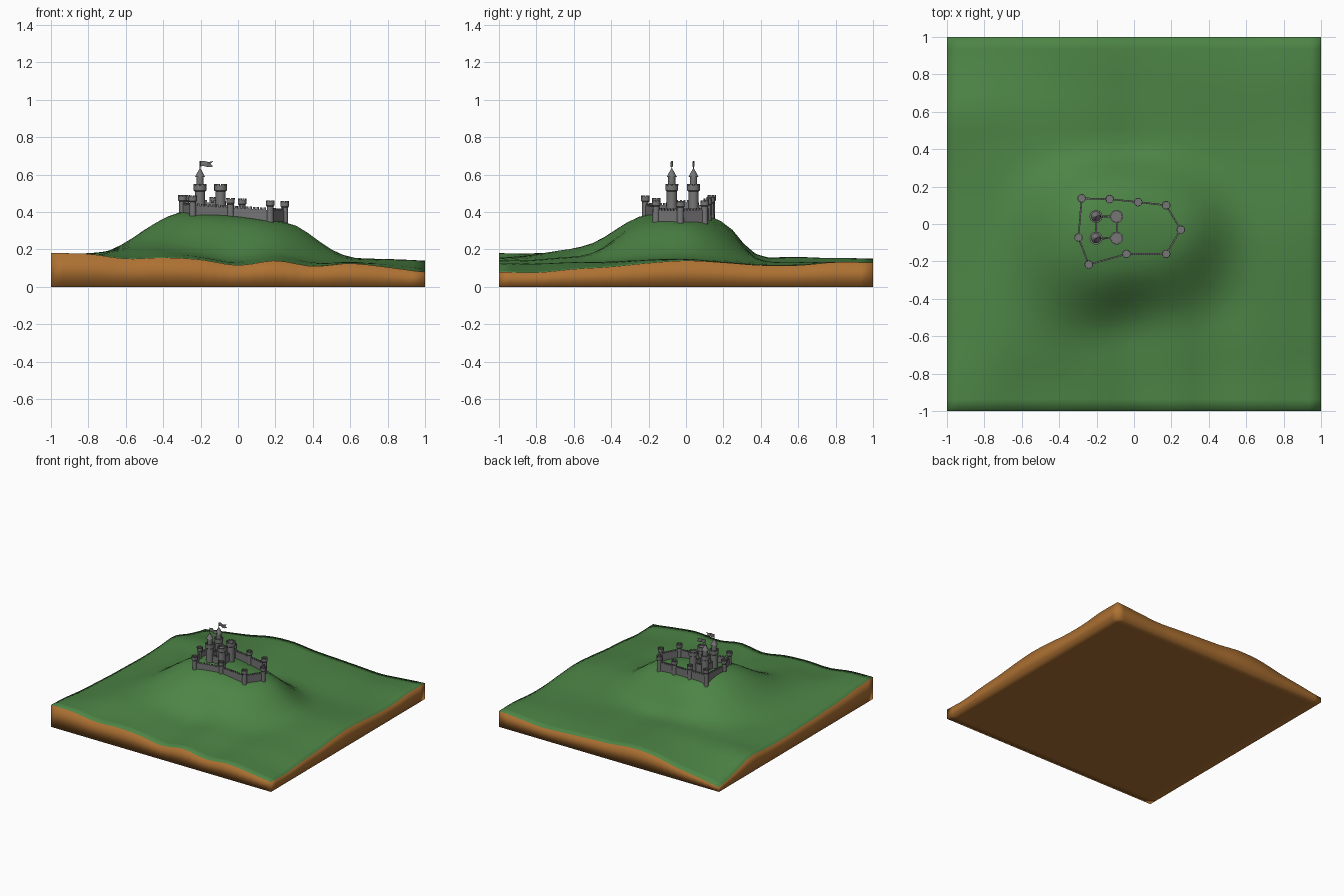
import bpy, bmesh, math
from mathutils import Vector, Matrix

if "Cube" in bpy.data.objects:
    bpy.data.objects.remove(bpy.data.objects["Cube"])


def material(name, rgb):
    m = bpy.data.materials.new(name)
    m.diffuse_color = (*rgb, 1)
    m.use_nodes = True
    m.node_tree.nodes["Principled BSDF"].inputs["Base Color"].default_value = m.diffuse_color
    return m


GRASS = material("grass_green", (0.073, 0.23, 0.06))
EARTH = material("earth_brown", (0.42, 0.165, 0.032))
STONE = material("stone_grey", (0.185, 0.18, 0.185))


def finish(bm, name, mats, sharp=math.radians(35)):
    bmesh.ops.recalc_face_normals(bm, faces=bm.faces)
    for f in bm.faces:
        f.smooth = True
    for e in bm.edges:
        e.smooth = len(e.link_faces) == 2 and e.calc_face_angle(0) < sharp
    me = bpy.data.meshes.new(name)
    bm.to_mesh(me)
    bm.free()
    for m in mats:
        me.materials.append(m)
    ob = bpy.data.objects.new(name, me)
    bpy.context.collection.objects.link(ob)
    return ob


# ---- ground shape: four edge profiles blended, plus a hill ----
FRONT = [.18, .176, .15, .156, .145, .115, .14, .11, .125, .105, .08]
BACK = [.04, .07, .10, .14, .15, .13, .12, .11, .10, .115, .13]
LEFT = [.18, .17, .15, .14, .13, .125, .12, .125, .135, .08, .04]
RIGHT = [.08, .076, .095, .107, .127, .14, .13, .115, .115, .132, .13]
# hill shoulder and foot radius, every 45 degrees from +x
SHOULDER = [.30, .23, .25, .23, .21, .25, .19, .22]
FOOT = [.72, .64, .47, .66, .82, .95, .68, .78]
# gentle swells and hollows: x, y, height, width
SWELLS = [(-.35, .6, -.05, .36), (.3, .6, -.02, .3), (-.58, -.62, .068, .28),
          (-.1, -.5, -.02, .15), (.3, -.6, .02, .25), (-.68, .25, .02, .2)]


def spline(v, t, closed=False):
    n = len(v)
    i = math.floor(t) if closed else min(int(t), n - 2)
    f = t - i
    pick = (lambda k: v[k % n]) if closed else (lambda k: v[max(0, min(n - 1, k))])
    a, b, c, d = (pick(i + k) for k in (-1, 0, 1, 2))
    return b + .5 * f * (c - a + f * (2 * a - 5 * b + 4 * c - d + f * (3 * (b - c) + d - a)))


def ground(x, y):
    u, v = (x + 1) / 2, (y + 1) / 2
    base = ((1 - v) * spline(FRONT, u * 10) + v * spline(BACK, u * 10)
            + (1 - u) * spline(LEFT, v * 10) + u * spline(RIGHT, v * 10)
            - (1 - u) * (1 - v) * .18 - u * (1 - v) * .08 - (1 - u) * v * .04 - u * v * .13)
    inner = (1 - x ** 4) * (1 - y ** 4)
    base += inner * (.009 + .008 * math.sin(6 * x + 2 * y) * math.cos(5 * y - 2 * x))
    base += inner * sum(h * math.exp(-((x - a) ** 2 + (y - b) ** 2) / (w * w))
                        for a, b, h, w in SWELLS)
    dx, dy = x + .03, y + .03
    a = math.atan2(dy, dx) / (math.pi / 4)
    r0, r1 = spline(SHOULDER, a, True), spline(FOOT, a, True)
    t = max(0, min(1, (math.hypot(dx, dy) - r0) / (r1 - r0)))
    k = (1 - t * t * (3 - 2 * t)) ** 1.2
    top = .387 - .09 * x - dy * dy * (1 if dy > 0 else .55) - .15 * (x + .1) ** 2
    return base + (max(top, base) - base) * k


# ---- terrain block ----
N = 32
bm = bmesh.new()
co = [-1 + 2 * i / N for i in range(N + 1)]
top = [[bm.verts.new((x, y, ground(x, y))) for y in co] for x in co]
bot = [[bm.verts.new((x, y, 0)) for y in co] for x in co]
for g, idx in ((top, 0), (bot, 1)):
    for i in range(N):
        for j in range(N):
            q = [g[i][j], g[i + 1][j], g[i + 1][j + 1], g[i][j + 1]]
            bm.faces.new(q if idx == 0 else q[::-1]).material_index = idx
for k in range(N):
    for (a, b), (c, d) in (((k, 0), (k + 1, 0)), ((k, N), (k + 1, N)),
                           ((0, k), (0, k + 1)), ((N, k), (N, k + 1))):
        bm.faces.new((bot[a][b], bot[c][d], top[c][d], top[a][b])).material_index = 1
finish(bm, "hill_terrain", [GRASS, EARTH], sharp=4)


# ---- castle helpers ----
def lathe(bm, x, y, profile, n=16):
    rings = [[bm.verts.new((x + r * math.cos(2 * math.pi * k / n),
                            y + r * math.sin(2 * math.pi * k / n), z)) for k in range(n)]
             for r, z in profile]
    for a, b in zip(rings, rings[1:]):
        for k in range(n):
            bm.faces.new((a[k], a[(k + 1) % n], b[(k + 1) % n], b[k]))
    bm.faces.new(rings[0][::-1])
    bm.faces.new(rings[-1])


def block(bm, x, y, z, size, angle):
    m = (Matrix.Translation((x, y, z)) @ Matrix.Rotation(angle, 4, 'Z')
         @ Matrix.Diagonal((*size, 1)))
    bmesh.ops.create_cube(bm, size=1, matrix=m)


def tower(bm, x, y, z0, z1, r, crown, flare=.028):
    # shaft, flared crown with sunken deck, ring of merlons
    w = r * .28
    lathe(bm, x, y, [(r * 1.05, z0), (r, z1 - flare - .006), (crown, z1 - flare),
                     (crown, z1 - .007), (crown - w, z1 - .007), (crown - w, z1 - .012)])
    for k in range(8):
        a = math.pi * (k + .5) / 4
        c = crown - w / 2
        block(bm, x + c * math.cos(a), y + c * math.sin(a), z1 - .004,
              (w, crown * .5, .008), a)


def wall(bm, p, q, zp, zq, thick=.009):
    p, q = Vector(p), Vector(q)
    d = (q - p).normalized()
    s = Vector((-d.y, d.x)) * thick / 2
    vs = []
    for c, z in ((p, zp), (q, zq)):
        g = ground(c.x, c.y) - .015
        for side, h in ((s, g), (-s, g), (-s, z), (s, z)):
            vs.append(bm.verts.new((c.x + side.x, c.y + side.y, h)))
    for f in ((0, 1, 2, 3), (7, 6, 5, 4), (0, 4, 5, 1), (1, 5, 6, 2), (2, 6, 7, 3), (3, 7, 4, 0)):
        bm.faces.new([vs[i] for i in f])
    n = max(2, round((q - p).length / .02))
    for k in range(n):
        t = (k + .5) / n
        c = p.lerp(q, t)
        block(bm, c.x, c.y, zp + (zq - zp) * t + .005, (.011, thick, .013),
              math.atan2(d.y, d.x))


# ---- outer wall ring and its towers ----
RING = [(-.28, .137), (-.13, .133), (.022, .117), (.172, .10), (.25, -.03),
        (.172, -.16), (-.04, -.16), (-.242, -.217), (-.297, -.072)]


def wall_top(x):
    return .421 - .06 * x


bm_w, bm_t = bmesh.new(), bmesh.new()
for p, q in zip(RING, RING[1:] + RING[:1]):
    wall(bm_w, p, q, wall_top(p[0]), wall_top(q[0]))
    tower(bm_t, *p, ground(*p) - .02, wall_top(p[0]) + .052, .0175, .0225)
finish(bm_w, "outer_walls", [STONE])
finish(bm_t, "outer_wall_towers", [STONE])

# ---- inner keep: four big towers joined by walls ----
KEEP = [(-.203, .04), (-.093, .04), (-.093, -.076), (-.203, -.076)]
bm_w, bm_t = bmesh.new(), bmesh.new()
for p, q in zip(KEEP, KEEP[1:] + KEEP[:1]):
    wall(bm_w, p, q, .452, .452)
    tower(bm_t, *p, ground(*p) - .02, .55, .027, .034, .034)
finish(bm_w, "keep_walls", [STONE])
finish(bm_t, "keep_towers", [STONE])

# ---- turrets with cone roofs, poles and flags on the two left keep towers ----
bm_u, bm_r, bm_p, bm_f = (bmesh.new() for _ in range(4))
for x, y in (KEEP[0], KEEP[3]):
    lathe(bm_u, x, y, [(.019, .53), (.019, .592)])
    lathe(bm_r, x, y, [(.027, .588), (.0015, .635)])
    lathe(bm_p, x, y, [(.002, .625), (.002, .674)], 6)
    cols = []
    for k in range(9):
        t = k / 8
        dy, dz = .005 * math.sin(t * 8), .003 * math.sin(t * 7)
        cols.append([bm_f.verts.new((x + .07 * t - (.014 * t if h == 1 else 0), y + dy,
                                     .643 + dz + .014 * h)) for h in (0, 1, 2)])
    for a, b in zip(cols, cols[1:]):
        for h in (0, 1):
            bm_f.faces.new((a[h], b[h], b[h + 1], a[h + 1]))
finish(bm_u, "turrets", [STONE])
finish(bm_r, "cone_roofs", [STONE])
finish(bm_p, "flag_poles", [STONE])
flags = finish(bm_f, "flags", [STONE])
sol = flags.modifiers.new("thickness", 'SOLIDIFY')
sol.thickness = .002
sol.offset = 0
